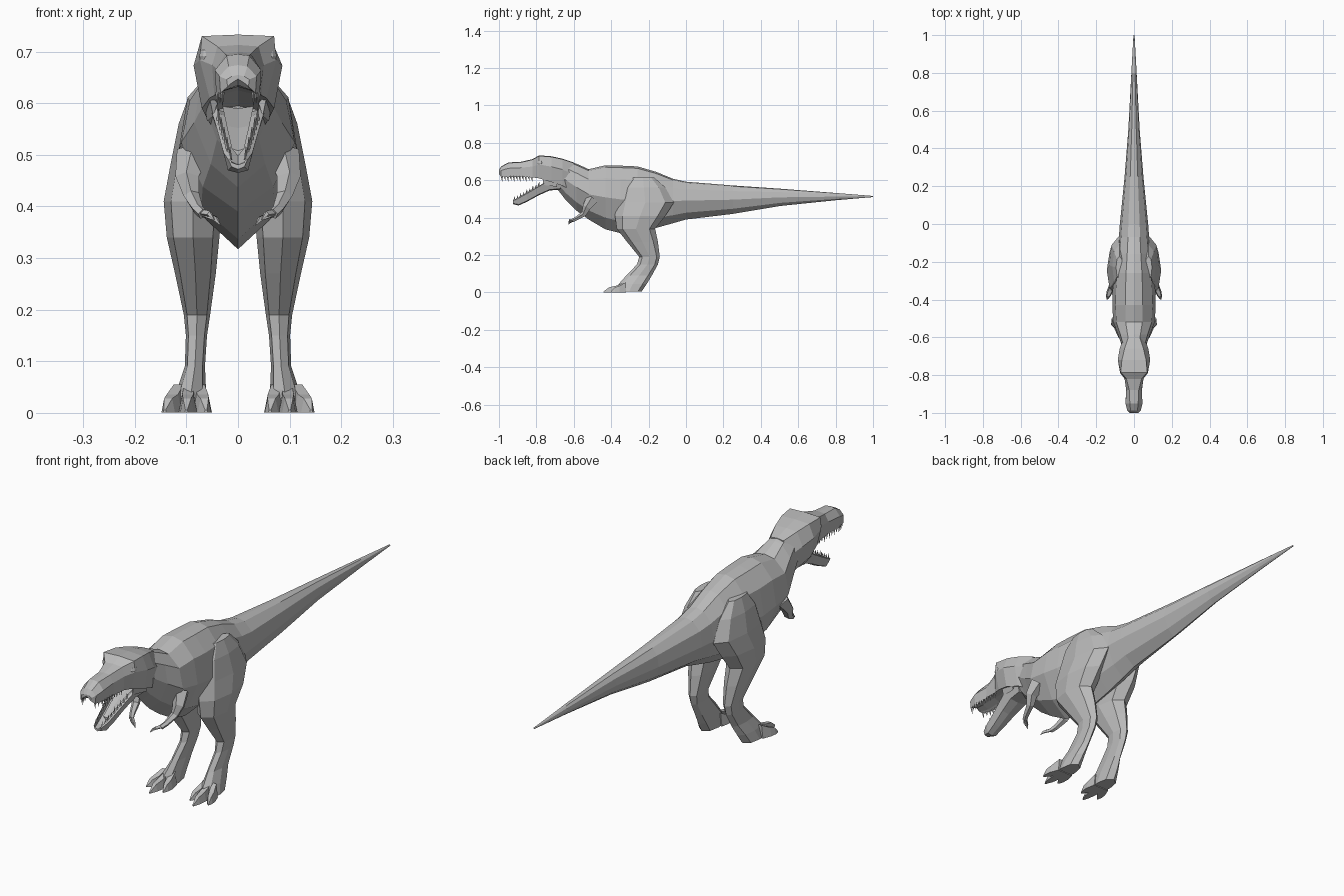
import bpy, bmesh, math
from mathutils import Vector

if "Cube" in bpy.data.objects:
    bpy.data.objects.remove(bpy.data.objects["Cube"])

skin = bpy.data.materials.new("grey_skin")
skin.diffuse_color = (0.5, 0.5, 0.5, 1)
skin.use_nodes = True
skin.node_tree.nodes["Principled BSDF"].inputs["Base Color"].default_value = skin.diffuse_color


def finish(name, bm):
    bmesh.ops.recalc_face_normals(bm, faces=bm.faces)
    mesh = bpy.data.meshes.new(name)
    bm.to_mesh(mesh)
    bm.free()
    mesh.materials.append(skin)
    ob = bpy.data.objects.new(name, mesh)
    bpy.context.collection.objects.link(ob)
    return ob


def add_loft(bm, rings):
    """Skin a list of equal-length point rings and cap both ends."""
    rows = [[bm.verts.new(p) for p in r] for r in rings]
    n = len(rows[0])
    for a, b in zip(rows, rows[1:]):
        for i in range(n):
            j = (i + 1) % n
            bm.faces.new((a[i], a[j], b[j], b[i]))
    bm.faces.new(rows[0])
    bm.faces.new(rows[-1])


def loft(name, rings):
    bm = bmesh.new()
    add_loft(bm, rings)
    return finish(name, bm)


def sym(y, half):
    """Closed ring at y from right-half points running top to bottom."""
    return [(x, y, z) for x, z in half] + [(-x, y, z) for x, z in half[-2:0:-1]]


def tube(bm, path, n=5):
    """Tapered limb through (point, radius) pairs."""
    rings = []
    for i, (p, r) in enumerate(path):
        d = Vector(path[min(i + 1, len(path) - 1)][0]) - Vector(path[max(i - 1, 0)][0])
        u = d.cross(Vector((1, 0.1, 0))).normalized()
        v = d.cross(u).normalized()
        rings.append([Vector(p) + r * (u * math.cos(a) + v * math.sin(a))
                      for a in (2 * math.pi * k / n for k in range(n))])
    add_loft(bm, rings)


def mirrored(ob):
    m = ob.modifiers.new("mirror", 'MIRROR')
    m.use_axis[0] = True
    return ob


# Body, neck and tail: y, bottom, top, half width
BODY = [(1.0, .51, .516, .003), (.8, .493, .532, .014), (.5, .462, .555, .03),
        (.25, .42, .572, .05), (0, .39, .592, .075), (-.07, .37, .608, .08),
        (-.16, .345, .645, .09), (-.26, .325, .674, .105), (-.35, .317, .678, .113),
        (-.43, .337, .68, .115), (-.52, .39, .659, .11), (-.585, .437, .688, .085),
        (-.64, .49, .708, .066), (-.69, .555, .718, .06)]
PROFILE = [(0, 1), (.4, .97), (.85, .8), (1, .5), (.62, .18), (0, 0)]
loft("body_and_tail", [sym(y, [(u * w, b + v * (t - b)) for u, v in PROFILE])
                       for y, b, t, w in BODY])

# Skull and upper jaw: y, bottom, top, half widths at top, middle, bottom
SKULL = [(-.60, .54, .695, .03, .055, .04), (-.66, .57, .715, .05, .076, .06),
         (-.72, .59, .728, .064, .086, .07), (-.785, .61, .733, .07, .074, .055),
         (-.82, .615, .713, .04, .05, .046), (-.88, .619, .699, .025, .041, .042),
         (-.95, .617, .695, .022, .045, .042), (-.988, .62, .674, .018, .036, .034),
         (-1, .632, .655, .012, .022, .02)]
loft("skull", [sym(y, [(0, t), (a, t - .003), (m, b + .6 * (t - b)), (c, b),
                       (c * .7, b + .006), (0, b + .015)])
               for y, b, t, a, m, c in SKULL])

# Lower jaw with a hollow trough: y, bottom, rim, half width
JAW = [(-.67, .55, .62, .062), (-.73, .545, .603, .056), (-.79, .518, .568, .045),
       (-.85, .485, .533, .035), (-.895, .465, .508, .028), (-.925, .472, .494, .018)]
loft("lower_jaw", [sym(y, [(0, b + .4 * (t - b)), (.7 * w, b + .6 * (t - b)), (.78 * w, t),
                           (w, t - .004), (.7 * w, b + .005), (0, b)])
                   for y, b, t, w in JAW])

# Tongue
loft("tongue", [sym(y, [(0, z), (w, z + .004), (0, z - .01)]) for y, z, w in
                [(-.70, .59, .03), (-.79, .552, .022), (-.87, .508, .012)]])

# Cheek webs closing the corners of the mouth
mirrored(loft("cheek", [[(.07, -.69, .63), (.06, -.69, .565), (.05, -.69, .6)],
                        [(.058, -.765, .625), (.048, -.765, .575), (.04, -.755, .6)]]))

# Teeth along both jaws
bm = bmesh.new()
for row, count in (("upper", 11), ("lower", 9)):
    for i in range(count):
        f = i / (count - 1)
        if row == "upper":
            y = -.985 + .16 * f
            x = .03 + .01 * min(1, f * 5)
            z, h = .622, -.03 + .006 * (i % 2)
        else:
            y = -.918 + .13 * f
            x = .015 + .023 * f
            z, h = .49 + .077 * f, .026 - .006 * (i % 2)
        base = [bm.verts.new((x + a, y + b, z)) for a, b in
                ((.004, 0), (0, .006), (-.004, 0), (0, -.006))]
        tip = bm.verts.new((x, y + .003, z + h))
        bm.faces.new(base)
        for k in range(4):
            bm.faces.new((base[k], base[(k + 1) % 4], tip))
mirrored(finish("teeth", bm))

# Eyes
bm = bmesh.new()
bmesh.ops.create_uvsphere(bm, u_segments=10, v_segments=6, radius=.02)
bmesh.ops.translate(bm, verts=bm.verts, vec=(.056, -.78, .692))
mirrored(finish("eye", bm))

# Legs: z, front y, back y, inner x, outer x
LEG = [(.615, -.29, -.17, .06, .095), (.56, -.34, -.11, .04, .115),
       (.48, -.37, -.065, .03, .131), (.41, -.38, -.11, .03, .144),
       (.34, -.37, -.165, .036, .138), (.27, -.315, -.15, .043, .122),
       (.19, -.25, -.14, .054, .105), (.15, -.262, -.15, .06, .101),
       (.09, -.32, -.183, .064, .103), (.045, -.36, -.21, .062, .118),
       (.004, -.37, -.238, .06, .128)]
rings = []
for z, f, b, i, o in LEG:
    cx, cy, rx, ry = (i + o) / 2, (f + b) / 2, (o - i) / 2, (b - f) / 2
    rings.append([(cx + rx * u, cy + ry * v, z) for u, v in
                  ((1, 0), (.75, .7), (0, 1), (-.75, .7), (-1, 0), (-.75, -.7), (0, -1), (.75, -.7))])
mirrored(loft("leg", rings))

# Toes with pointed claws: start x, tip x, tip y
bm = bmesh.new()
for x0, x1, y1 in ((.074, .062, -.405), (.095, .1, -.44), (.115, .142, -.4)):
    stops = []
    for f, w, h in ((0, .016, .055), (.45, .018, .036), (.75, .013, .028), (1, .003, .006)):
        x, y = x0 + (x1 - x0) * f, -.32 + (y1 + .32) * f
        stops.append([(x - w, y, .001), (x - .6 * w, y, h), (x + .6 * w, y, h), (x + w, y, .001)])
    add_loft(bm, stops)
mirrored(finish("toes", bm))

# Small arms, each with two clawed fingers
bm = bmesh.new()
tube(bm, [((.085, -.5, .5), .035), ((.098, -.53, .455), .024), ((.09, -.545, .42), .016),
          ((.078, -.585, .395), .011), ((.068, -.605, .385), .01)])
for dx, dz in ((0, .004), (-.012, -.006)):
    tube(bm, [((.07, -.6, .387), .008), ((.055 + dx, -.622, .382 + dz), .006),
              ((.046 + dx, -.628, .37 + dz), .001)], 4)
mirrored(finish("arm", bm))
